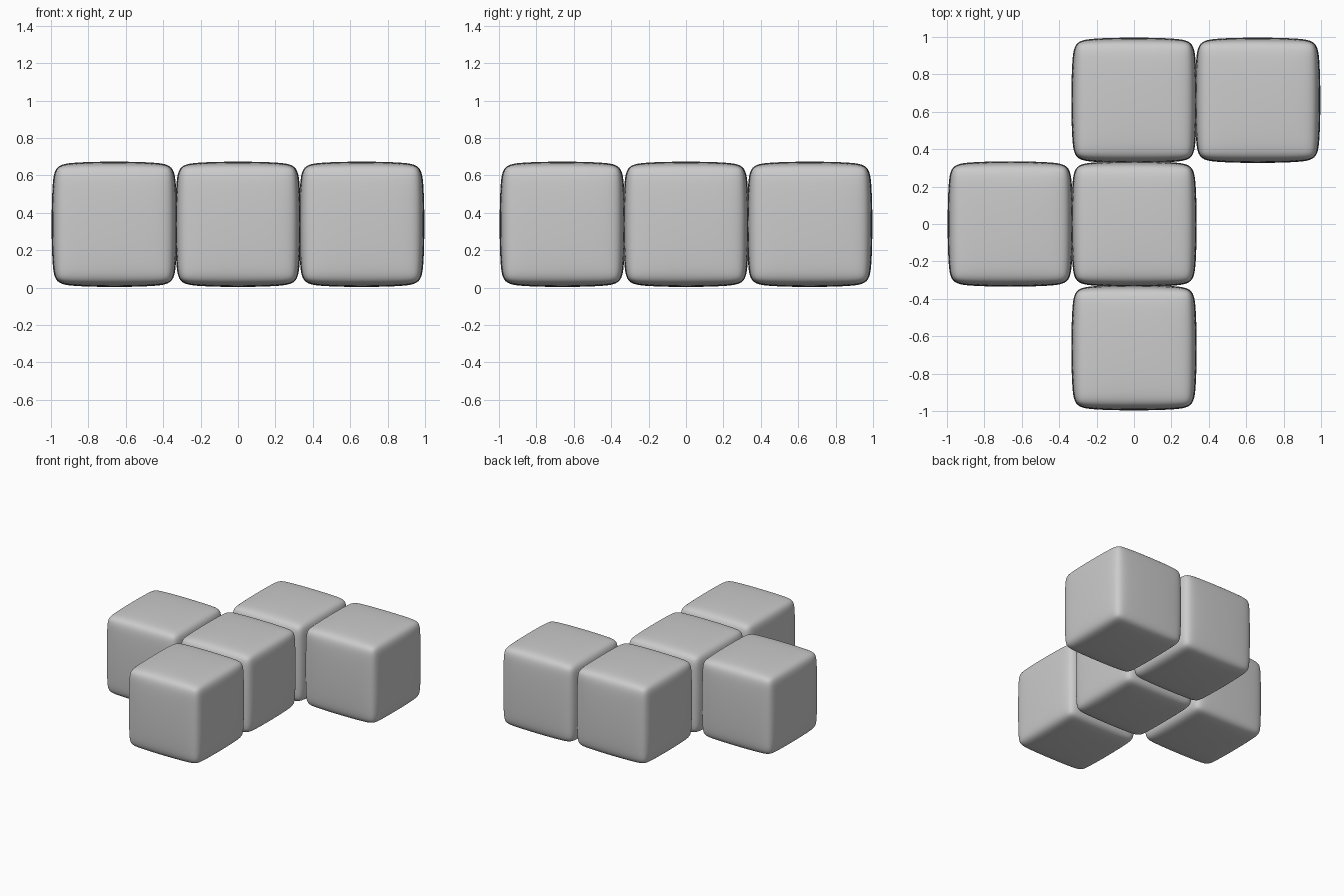
import bpy

if "Cube" in bpy.data.objects:
    bpy.data.objects.remove(bpy.data.objects["Cube"])

SIZE = 0.677              # width of one pillowy cube
PITCH = (2.0 - SIZE) / 2  # spacing between cube centres
CELLS = {
    "centre_cube": (0, 0),
    "left_cube": (-1, 0),
    "front_cube": (0, -1),
    "back_cube": (0, 1),
    "back_right_cube": (1, 1),
}


def soft_cube(name, col, row):
    """Bevelled cube, subdivided so its faces bulge gently."""
    bpy.ops.mesh.primitive_cube_add(size=2)
    ob = bpy.context.object
    ob.name = name
    bevel = ob.modifiers.new("edges", 'BEVEL')
    bevel.width = 0.13
    bevel.segments = 1
    bevel.limit_method = 'NONE'
    sub = ob.modifiers.new("rounding", 'SUBSURF')
    sub.levels = sub.render_levels = 4
    bpy.ops.object.shade_smooth()
    # Scale the rounded result to the finished size
    bpy.context.view_layer.update()
    k = SIZE / ob.evaluated_get(bpy.context.evaluated_depsgraph_get()).dimensions.x
    ob.scale = (k, k, k)
    ob.location = (col * PITCH, row * PITCH, SIZE / 2)
    return ob


# Five cubes in one flat layer
for name, (col, row) in CELLS.items():
    soft_cube(name, col, row)
